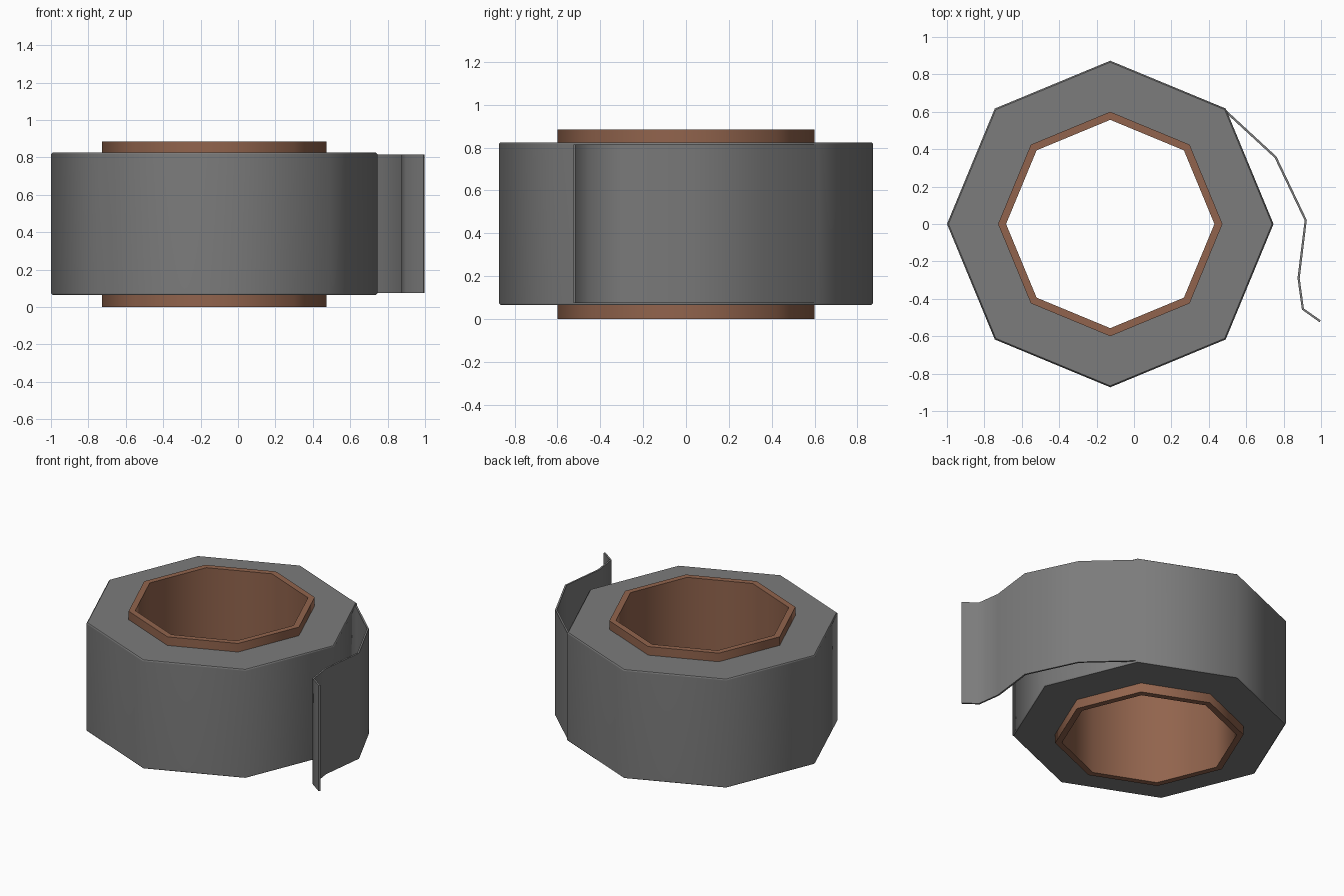
import bpy, bmesh
from math import cos, sin, pi
from mathutils import Vector

if "Cube" in bpy.data.objects:
    bpy.data.objects.remove(bpy.data.objects["Cube"])

CX = -0.127   # roll axis
SIDES = 8
GREY = (0.2, 0.2, 0.2, 1)
BROWN = (0.285, 0.127, 0.074, 1)


def finish(name, bm, color):
    bmesh.ops.recalc_face_normals(bm, faces=bm.faces)
    mesh = bpy.data.meshes.new(name)
    bm.to_mesh(mesh)
    bm.free()
    obj = bpy.data.objects.new(name, mesh)
    bpy.context.collection.objects.link(obj)
    mat = bpy.data.materials.new(name + "_material")
    mat.diffuse_color = color
    mat.use_nodes = True
    mat.node_tree.nodes["Principled BSDF"].inputs["Base Color"].default_value = mat.diffuse_color
    mesh.materials.append(mat)
    return obj


def ring(name, profile, color, soft=()):
    """Revolve a closed (radius, z) profile; rims are sharp unless listed as soft."""
    bm = bmesh.new()
    loops = [[bm.verts.new((CX + r * cos(2 * pi * i / SIDES), r * sin(2 * pi * i / SIDES), z))
              for r, z in profile] for i in range(SIDES)]
    n = len(profile)
    for i in range(SIDES):
        a, b = loops[i], loops[(i + 1) % SIDES]
        for j in range(n):
            k = (j + 1) % n
            f = bm.faces.new((a[j], b[j], b[k], a[k]))
            f.smooth = True
            bm.edges.get((a[j], b[j])).smooth = j in soft
    return finish(name, bm, color)


def strip(name, path, z0, z1, t, color):
    """Extrude a thin ribbon along a plan path."""
    pts = [Vector(p) for p in path]
    bm = bmesh.new()
    rows = []
    for i, p in enumerate(pts):
        d = (pts[min(i + 1, len(pts) - 1)] - pts[max(i - 1, 0)]).normalized()
        n = Vector((-d.y, d.x)) * t / 2
        rows.append([bm.verts.new((q.x, q.y, z)) for q, z in
                     ((p + n, z0), (p + n, z1), (p - n, z1), (p - n, z0))])
    for a, b in zip(rows, rows[1:]):
        for j in range(4):
            k = (j + 1) % 4
            f = bm.faces.new((a[j], b[j], b[k], a[k]))
            f.smooth = True
            bm.edges.get((a[j], b[j])).smooth = False
    for f in (bm.faces.new(rows[0]), bm.faces.new(rows[-1])):
        for e in f.edges:
            e.smooth = False
    return finish(name, bm, color)


# Cardboard core
ring("cardboard_core", [(0.6, 0), (0.6, 0.885), (0.557, 0.885), (0.557, 0)], BROWN)

# Wound tape with slightly chamfered rims, blended into the wall
roll = ring("tape_roll", [(0.6, 0.065), (0.865, 0.065), (0.873, 0.073),
                          (0.873, 0.817), (0.865, 0.825), (0.6, 0.825)], GREY, soft=(2, 3))
weighted = roll.modifiers.new("weighted_normals", 'WEIGHTED_NORMAL')
weighted.keep_sharp = True

# Loose end of the tape
strip("tape_end", [(0.487, 0.606), (0.757, 0.357), (0.918, 0.02),
                   (0.88, -0.29), (0.903, -0.455), (0.995, -0.52)],
      0.075, 0.815, 0.012, GREY)
